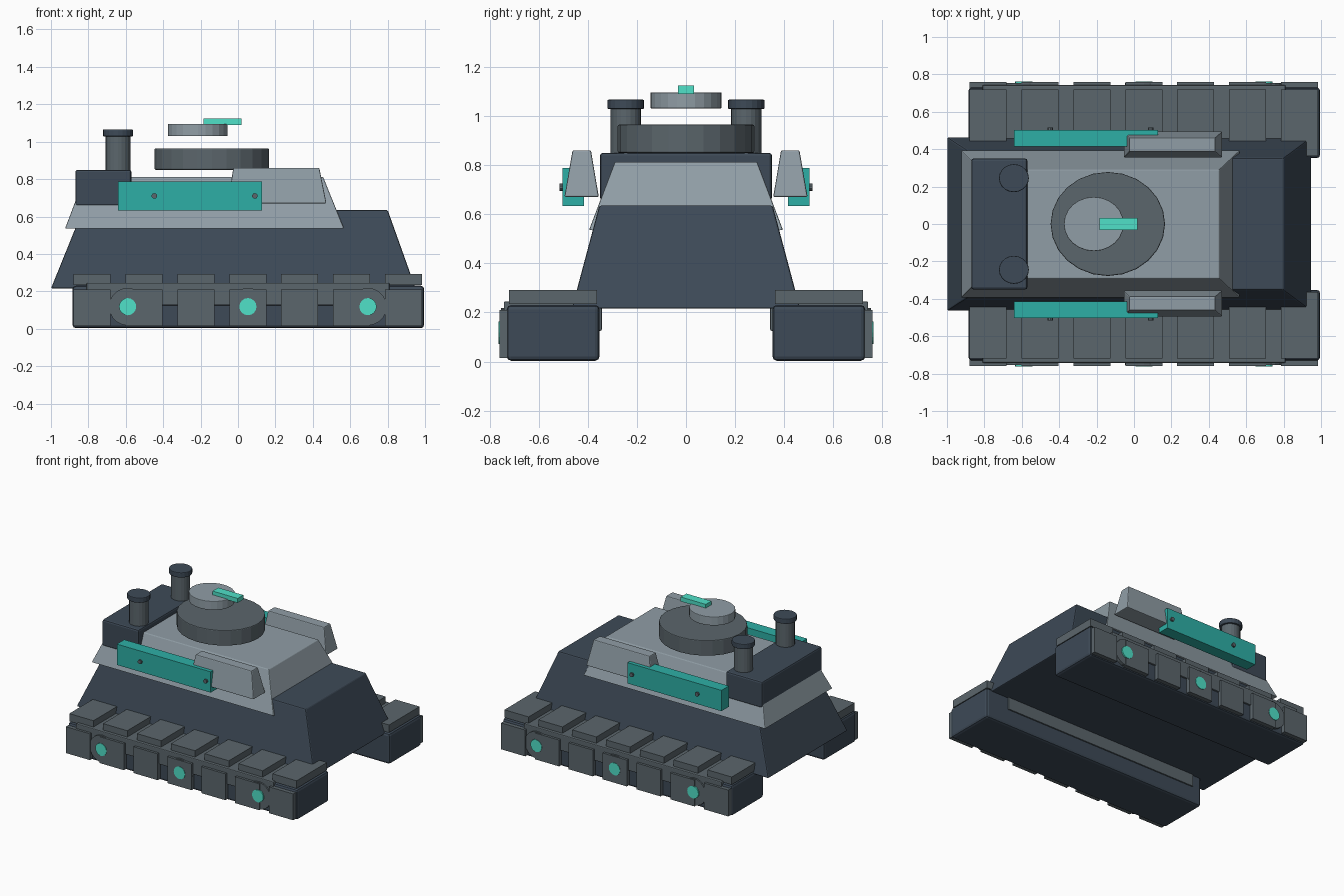
import bpy, bmesh, math

if "Cube" in bpy.data.objects:
    bpy.data.objects.remove(bpy.data.objects["Cube"])


def material(name, rgb):
    m = bpy.data.materials.new(name)
    m.diffuse_color = (*rgb, 1)
    m.use_nodes = True
    m.node_tree.nodes["Principled BSDF"].inputs["Base Color"].default_value = m.diffuse_color
    return m


DARK = material("dark_blue_grey", (0.047, 0.068, 0.095))
MID = material("mid_grey", (0.105, 0.133, 0.15))
LIGHT = material("light_grey", (0.28, 0.34, 0.38))
TEAL = material("teal", (0.027, 0.43, 0.38))
GLOW = material("bright_teal", (0.08, 0.75, 0.58))


def finish(name, bm, mat, bevel):
    bmesh.ops.recalc_face_normals(bm, faces=bm.faces)
    me = bpy.data.meshes.new(name)
    bm.to_mesh(me)
    bm.free()
    me.materials.append(mat)
    ob = bpy.data.objects.new(name, me)
    bpy.context.collection.objects.link(ob)
    if bevel:
        b = ob.modifiers.new("bevel", 'BEVEL')
        b.width, b.segments, b.limit_method = bevel, 2, 'ANGLE'
    return ob


def frustum(name, low, high, z0, z1, mat, bevel=0.0):
    """Tapered block; low and high are (x0, x1, y0, y1) rectangles."""
    bm = bmesh.new()
    rings = []
    for (x0, x1, y0, y1), z in ((low, z0), (high, z1)):
        rings.append([bm.verts.new((x, y, z)) for x, y in
                      ((x0, y0), (x1, y0), (x1, y1), (x0, y1))])
    a, b = rings
    bm.faces.new(a)
    bm.faces.new(b)
    for i in range(4):
        j = (i + 1) % 4
        bm.faces.new((a[i], a[j], b[j], b[i]))
    return finish(name, bm, mat, bevel)


def box(name, x, y, z, mat, bevel=0.0):
    r = (*x, *sorted(y))
    return frustum(name, r, r, z[0], z[1], mat, bevel)


def disc(name, center, rx, ry, depth, mat, sides=24, axis='Z', bevel=0.0):
    bm = bmesh.new()
    bmesh.ops.create_cone(bm, cap_ends=True, segments=sides,
                          radius1=1, radius2=1, depth=depth)
    bmesh.ops.scale(bm, vec=(rx, ry, 1), verts=bm.verts)
    ob = finish(name, bm, mat, bevel)
    ob.location = center
    if axis == 'Y':
        ob.rotation_euler.x = math.pi / 2
    return ob


# Hull, casemate and engine box
frustum("hull", (-1.0, 0.95, -0.465, 0.465), (-0.83, 0.80, -0.353, 0.353),
        0.215, 0.635, DARK, 0.008)
frustum("casemate", (-0.925, 0.567, -0.395, 0.395), (-0.82, 0.455, -0.29, 0.29),
        0.535, 0.812, LIGHT, 0.005)
box("engine_box", (-0.87, -0.57), (-0.35, 0.35), (0.655, 0.85), DARK, 0.012)

# Turret ring, hatch and sight bar
disc("turret_ring", (-0.14, 0, 0.907), 0.306, 0.278, 0.115, MID, bevel=0.006)
disc("hatch", (-0.215, 0, 1.063), 0.16, 0.145, 0.065, LIGHT, bevel=0.004)
box("sight_bar", (-0.185, 0.02), (-0.033, 0.033), (1.09, 1.123), GLOW)

for s, side in ((-1, "front"), (1, "back")):
    # Exhaust stacks
    disc(f"{side}_exhaust_pipe", (-0.642, s * 0.245, 0.93), 0.066, 0.062, 0.21, MID, 20)
    disc(f"{side}_exhaust_cap", (-0.642, s * 0.245, 1.047), 0.08, 0.075, 0.038, DARK, 20,
         bevel=0.005)

    # Track body and guard strip
    box(f"{side}_track", (-0.885, 0.995), (s * 0.352, s * 0.73), (0.003, 0.23), DARK, 0.018)
    box(f"{side}_track_guard", (-0.81, 0.81), (s * 0.343, s * 0.742), (0.125, 0.245),
        MID, 0.006)

    # Track shoes on top and side
    for i in range(7):
        x = -0.78 + i * 0.2775
        span = (x - 0.099, x + 0.099)
        box(f"{side}_top_shoe_{i + 1}", span, (s * 0.363, s * 0.72), (0.235, 0.292), MID)
        box(f"{side}_side_shoe_{i + 1}", span, (s * 0.70, s * 0.76), (0.015, 0.21), MID)

    # Road wheels with bright hubs
    for i, x in enumerate((-0.59, 0.053, 0.695)):
        disc(f"{side}_wheel_{i + 1}", (x, s * 0.70, 0.118), 0.1, 0.1, 0.106, MID, 20, 'Y')
        disc(f"{side}_hub_{i + 1}", (x, s * 0.73, 0.118), 0.046, 0.046, 0.066, GLOW, 16, 'Y')

    # Side panel with bolts
    box(f"{side}_side_panel", (-0.642, 0.128), (s * 0.415, s * 0.502), (0.633, 0.787), TEAL)
    for i, x in enumerate((-0.447, 0.09)):
        disc(f"{side}_panel_bolt_{i + 1}", (x, s * 0.495, 0.71), 0.015, 0.015, 0.04,
             MID, 10, 'Y')

    # Tapered armour block
    lo, hi = sorted((s * 0.355, s * 0.495)), sorted((s * 0.387, s * 0.462))
    frustum(f"{side}_armour_block", (-0.055, 0.473, *lo), (-0.025, 0.435, *hi),
            0.67, 0.86, LIGHT, 0.006)
